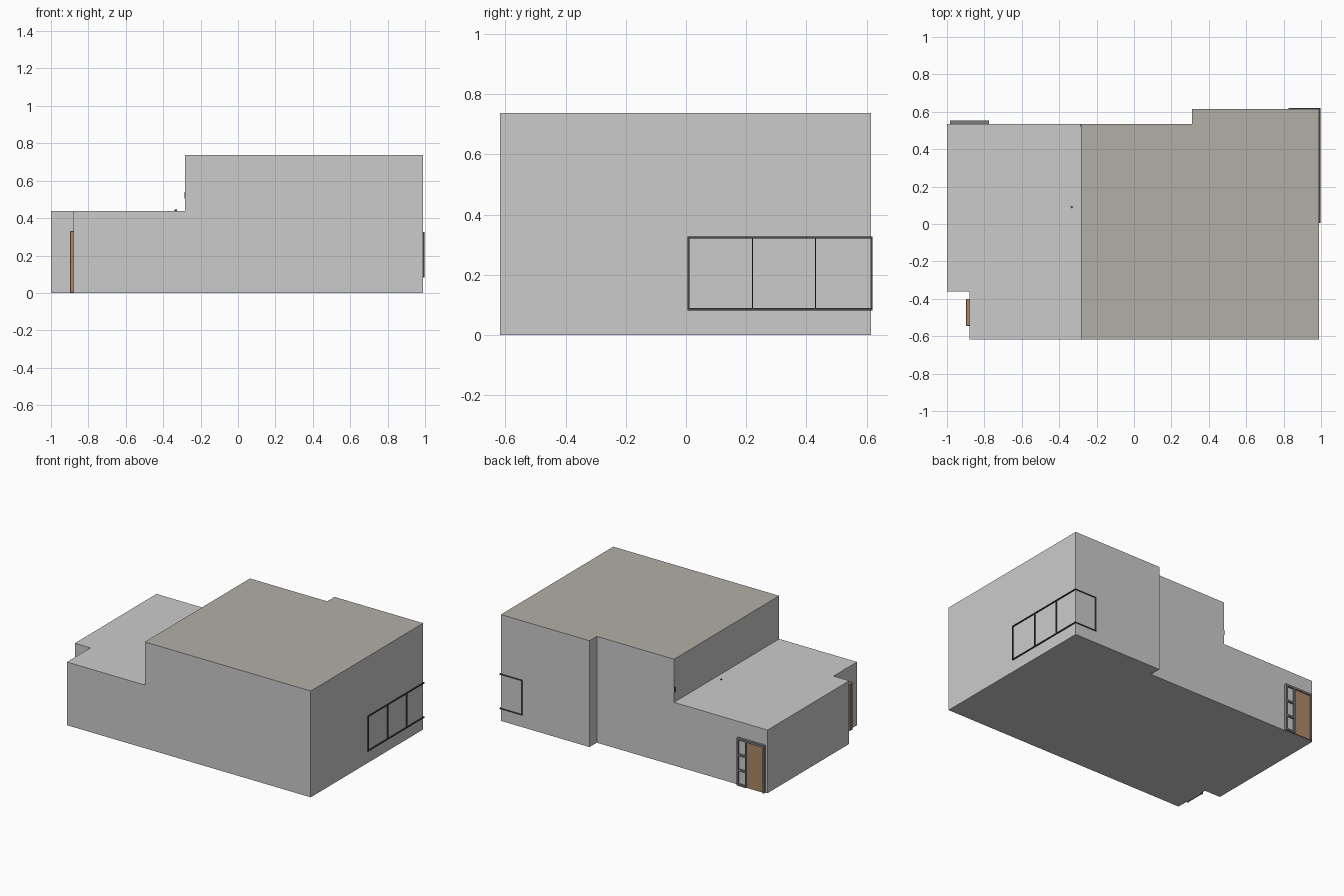
import bpy, bmesh

if "Cube" in bpy.data.objects:
    bpy.data.objects.remove(bpy.data.objects["Cube"])


def material(name, color):
    m = bpy.data.materials.new(name)
    m.diffuse_color = (*color, 1)
    m.use_nodes = True
    m.node_tree.nodes["Principled BSDF"].inputs["Base Color"].default_value = m.diffuse_color
    return m


ROOF = material("roof_finish", (0.45, 0.43, 0.39))
WOOD = material("wood", (0.42, 0.25, 0.14))
DARK = material("dark_frame", (0.06, 0.06, 0.06))
FRAME = material("door_frame", (0.2, 0.2, 0.2))


def finish(name, bm, mat=None):
    bmesh.ops.recalc_face_normals(bm, faces=bm.faces)
    me = bpy.data.meshes.new(name)
    bm.to_mesh(me)
    bm.free()
    ob = bpy.data.objects.new(name, me)
    bpy.context.collection.objects.link(ob)
    if mat:
        me.materials.append(mat)
    return ob


def box(name, x, y, z, mat=None, bevel=0):
    bm = bmesh.new()
    bmesh.ops.create_cube(bm, size=1)
    for v in bm.verts:
        v.co = [a[0] + (c + 0.5) * (a[1] - a[0]) for a, c in zip((x, y, z), v.co)]
    ob = finish(name, bm, mat)
    if bevel:
        mod = ob.modifiers.new("bevel", 'BEVEL')
        mod.width = bevel
        mod.segments = 2
    return ob


# Building: one footprint split at the step, each region raised to its own height
X0, XS, X1 = -1.0, -0.283, 0.99
LOW, HIGH = 0.438, 0.737
BACK, EXT, FRONT = 0.535, 0.615, -0.617


def extrude(name, outline, height):
    bm = bmesh.new()
    base = bm.faces.new([bm.verts.new((x, y, 0)) for x, y in outline])
    ext = bmesh.ops.extrude_face_region(bm, geom=[base], use_keep_orig=True)
    for g in ext["geom"]:
        if isinstance(g, bmesh.types.BMVert):
            g.co.z = height
    return bm


# The step wall is shared, so the low wing is left open against the hall
low = extrude("low_wing", [(X0, -0.36), (-0.88, -0.36), (-0.88, FRONT),
                           (XS, FRONT), (XS, BACK), (X0, BACK)], LOW)
inner = [f for f in low.faces if all(abs(v.co.x - XS) < 1e-5 for v in f.verts)]
bmesh.ops.delete(low, geom=inner, context='FACES_ONLY')
finish("low_wing", low)

hall = finish("tall_hall", extrude("tall_hall", [(XS, FRONT), (X1, FRONT), (X1, EXT),
              (0.31, EXT), (0.31, BACK), (XS, BACK)], HIGH))
hall.data.materials.append(material("wall_grey", (0.8, 0.8, 0.8)))
hall.data.materials.append(ROOF)
for p in hall.data.polygons:
    p.material_index = int(p.center.z > HIGH - 0.001)

# Corner window frame wrapping the right and back walls
T, WX, WY = 0.007, X1 + 0.007, EXT + 0.005
for label, z in (("bottom", 0.082), ("top", 0.320)):
    box(f"window_{label}_rail_side", (X1 - 0.002, WX), (0.005, WY), (z, z + T), DARK)
    box(f"window_{label}_rail_back", (0.825, WX), (EXT - 0.002, WY), (z, z + T), DARK)
for i, (y, w) in enumerate(((0.005, T), (0.219, 0.004), (0.428, 0.004))):
    box(f"window_mullion_{i}", (X1 - 0.002, WX), (y, y + w), (0.082, 0.327), DARK)
box("window_back_end", (0.825, 0.825 + T), (EXT - 0.002, WY), (0.082, 0.327), DARK)

# Back door with a three-pane sidelight
DY = (BACK - 0.005, BACK + 0.018)
for i, (a, b) in enumerate(((-0.985, -0.973), (-0.848, -0.838), (-0.787, -0.775))):
    box(f"back_door_post_{i}", (a, b), DY, (0, 0.33), FRAME)
box("back_door_head", (-0.985, -0.775), DY, (0.316, 0.33), FRAME)
box("back_door_panel", (-0.973, -0.848), (BACK - 0.005, BACK + 0.011), (0, 0.316), WOOD)
for i, z in enumerate((0.0, 0.102, 0.207)):
    box(f"sidelight_rail_{i}", (-0.838, -0.787), DY, (z, z + 0.013), FRAME)
box("sidelight_glass", (-0.838, -0.787), (BACK - 0.005, BACK + 0.006), (0.01, 0.316))

# Side door in the front left notch
DX = (-0.898, -0.875)
for i, y in enumerate((-0.545, -0.412)):
    box(f"side_door_post_{i}", DX, (y, y + 0.012), (0, 0.33), WOOD, 0.004)
box("side_door_head", DX, (-0.545, -0.40), (0.318, 0.33), WOOD, 0.004)
box("side_door_panel", (-0.892, -0.875), (-0.535, -0.41), (0, 0.32), WOOD)

# Small roof vent and wall lamp beside the step
bpy.ops.mesh.primitive_cylinder_add(vertices=16, radius=0.006, depth=0.012,
                                    location=(-0.333, 0.09, LOW + 0.001))
vent = bpy.context.object
vent.name = "roof_vent"
vent.data.materials.append(DARK)
box("wall_lamp", (XS - 0.003, XS + 0.003), (0.518, 0.534), (0.505, 0.54), DARK)
